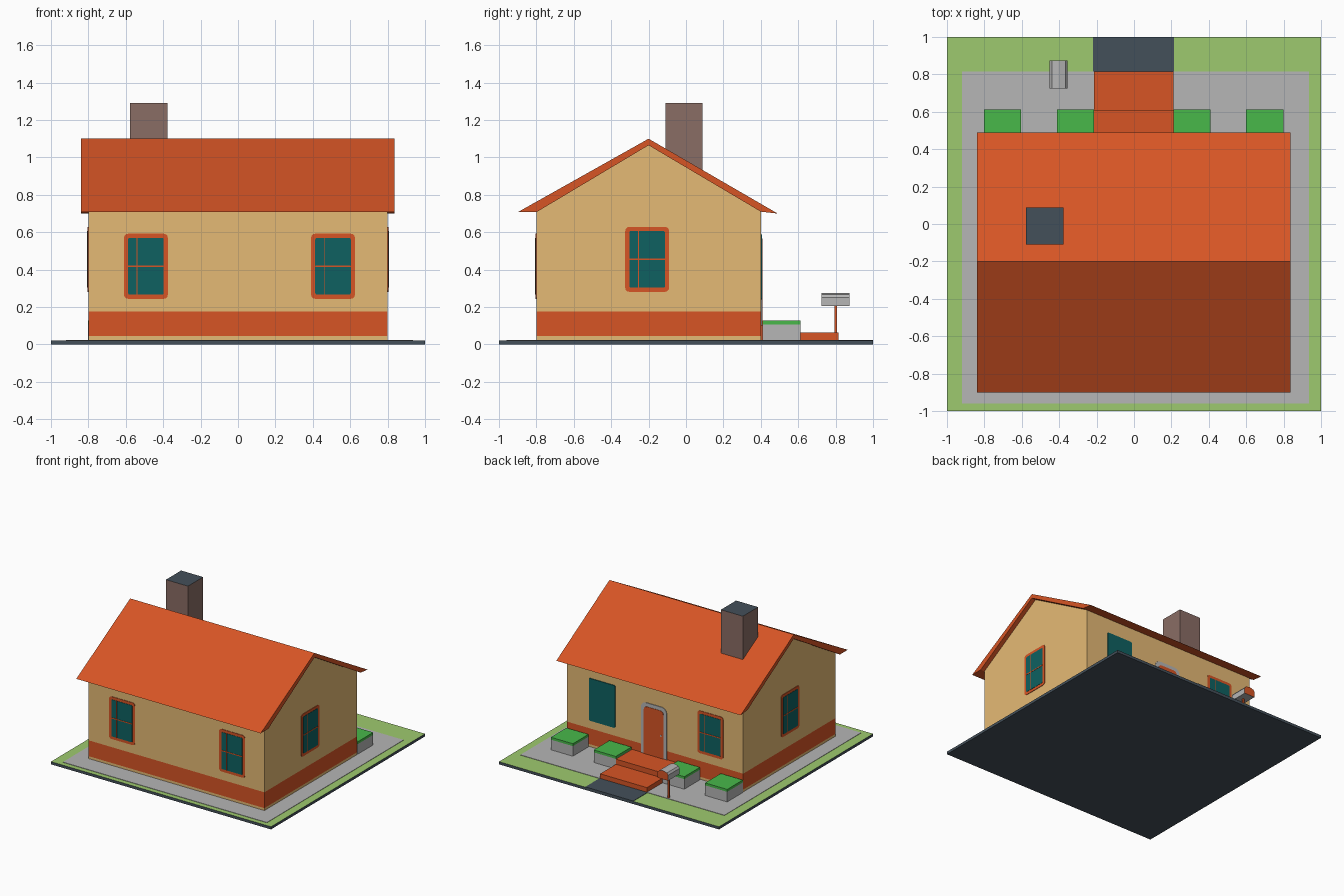
import bpy, bmesh, math
from mathutils import Matrix, Vector

if "Cube" in bpy.data.objects:
    bpy.data.objects.remove(bpy.data.objects["Cube"])


def mat(name, r, g, b):
    lin = [((c / 255 + 0.055) / 1.055) ** 2.4 for c in (r, g, b)]
    m = bpy.data.materials.new(name)
    m.diffuse_color = (*lin, 1)
    m.use_nodes = True
    m.node_tree.nodes["Principled BSDF"].inputs["Base Color"].default_value = m.diffuse_color
    return m


SLATE = mat("slate", 68, 80, 90)
LAWN = mat("lawn_green", 158, 202, 110)
GREY = mat("stone_grey", 182, 182, 182)
HEDGE = mat("hedge_green", 72, 184, 74)
ORANGE = mat("tile_orange", 215, 85, 37)
TAN = mat("wall_tan", 229, 186, 117)
BROWN = mat("chimney_brown", 138, 109, 101)
TEAL = mat("window_teal", 14, 97, 97)


def finish(name, bm, mats, rule=None):
    """Turn a bmesh into an object; rule(face) picks the material index."""
    bmesh.ops.recalc_face_normals(bm, faces=bm.faces)
    bm.normal_update()
    for f in bm.faces:
        f.material_index = rule(f) if rule else 0
    me = bpy.data.meshes.new(name)
    bm.to_mesh(me)
    bm.free()
    for m in mats:
        me.materials.append(m)
    ob = bpy.data.objects.new(name, me)
    bpy.context.collection.objects.link(ob)
    return ob


def prism(points, offset):
    """Extrude a closed 3D outline along an offset."""
    bm = bmesh.new()
    face = bm.faces.new([bm.verts.new(p) for p in points])
    ext = bmesh.ops.extrude_face_region(bm, geom=[face], use_keep_orig=True)
    verts = [v for v in ext["geom"] if isinstance(v, bmesh.types.BMVert)]
    bmesh.ops.translate(bm, verts=verts, vec=Vector(offset))
    return bm


def box(name, x, y, z, mats, rule=None):
    outline = [(x[0], y[0], z[0]), (x[1], y[0], z[0]), (x[1], y[1], z[0]), (x[0], y[1], z[0])]
    return finish(name, prism(outline, (0, 0, z[1] - z[0])), mats, rule)


def is_top(f):
    return int(f.normal.z > 0.9)


def plate(name, angle, dist, u, v, w, h, r, thick, material):
    """Thin rounded plate lying on the house wall that faces the given angle."""
    outline = []
    for sx, sz, start in ((1, 1, 0), (-1, 1, 90), (-1, -1, 180), (1, -1, 270)):
        for i in range(4):
            a = math.radians(start + i * 30)
            outline.append(Vector((u + sx * (w / 2 - r) + r * math.cos(a), -dist,
                                   v + sz * (h / 2 - r) + r * math.sin(a))))
    bm = prism(outline, (0, -thick, 0))
    bm.transform(Matrix.Translation((0, -0.2, 0)) @ Matrix.Rotation(math.radians(angle), 4, 'Z'))
    return finish(name, bm, [material])


def window(name, angle, dist, u, v, framed=True):
    w, h = 0.235, 0.348
    if not framed:
        plate(name + "_glass", angle, dist, u, v, w, h, 0.008, 0.006, TEAL)
        return
    plate(name + "_frame", angle, dist, u, v, w, h, 0.022, 0.004, ORANGE)
    plate(name + "_glass", angle, dist, u, v, w - 0.045, h - 0.045, 0.008, 0.006, TEAL)
    plate(name + "_bar", angle, dist, u, v, w - 0.045, 0.008, 0.002, 0.008, ORANGE)
    plate(name + "_post", angle, dist, u - 0.047, v, 0.005, h - 0.045, 0.002, 0.008, ORANGE)


# Ground slab, paving and entrance path
box("ground_slab", (-1, 1), (-1, 1), (0, 0.022), [SLATE, LAWN], is_top)
box("paving", (-0.92, 0.935), (-0.96, 0.815), (0.02, 0.025), [GREY])
box("path", (-0.22, 0.215), (0.815, 1), (0.02, 0.025), [SLATE])

# House walls with a painted band cut into the faces
walls = prism([(-0.8, y, z) for y, z in
               ((-0.8, 0.022), (0.4, 0.022), (0.4, 0.71), (-0.2, 1.065), (-0.8, 0.71))], (1.6, 0, 0))
for height in (0.045, 0.175):
    bmesh.ops.bisect_plane(walls, geom=walls.verts[:] + walls.edges[:] + walls.faces[:],
                           plane_co=(0, 0, height), plane_no=(0, 0, 1))
finish("walls", walls, [TAN, ORANGE],
       lambda f: int(0.045 < f.calc_center_median().z < 0.175))

# Roof
finish("roof", prism([(-0.84, y, z) for y, z in
                      ((-0.9, 0.707), (-0.2, 1.1), (0.49, 0.7), (0.4, 0.71),
                       (-0.2, 1.065), (-0.8, 0.707))], (1.676, 0, 0)), [ORANGE])

# Chimney with a dark top
box("chimney", (-0.578, -0.378), (-0.11, 0.087), (0.9, 1.29), [BROWN, SLATE], is_top)

# Windows on all four walls
window("front_left_window", 0, 0.6, -0.4925, 0.418)
window("front_right_window", 0, 0.6, 0.508, 0.418)
window("right_window", 90, 0.8, -0.0075, 0.455)
window("left_window", -90, 0.8, 0.0075, 0.455)
window("back_right_window", 180, 0.6, 0.503, 0.415)
window("back_left_window", 180, 0.6, -0.48, 0.415, framed=False)

# Door
plate("door_frame", 180, 0.6, -0.01, 0.285, 0.235, 0.48, 0.045, 0.005, GREY)
plate("door", 180, 0.6, -0.01, 0.275, 0.18, 0.44, 0.03, 0.008, ORANGE)
plate("door_handle", 180, 0.6, 0.058, 0.29, 0.014, 0.014, 0.006, 0.0095, GREY)

# Entrance steps
box("upper_step", (-0.215, 0.21), (0.4, 0.61), (0.022, 0.105), [ORANGE])
box("lower_step", (-0.215, 0.21), (0.61, 0.815), (0.022, 0.063), [ORANGE])

# Planters with hedges
for i, x in enumerate((-0.803, -0.413, 0.21, 0.6)):
    box(f"planter_{i + 1}", (x, x + 0.2), (0.41, 0.612), (0.022, 0.108), [GREY])
    box(f"hedge_{i + 1}", (x, x + 0.2), (0.41, 0.612), (0.108, 0.128), [HEDGE])

# Mailbox on a post
box("mailbox_post", (-0.409, -0.397), (0.794, 0.806), (0.022, 0.21), [ORANGE])
finish("mailbox", prism([(-0.4025 + x, 0.725, z) for x, z in
                         ((-0.048, 0.205), (-0.048, 0.25), (-0.036, 0.266), (0, 0.276),
                          (0.036, 0.266), (0.048, 0.25), (0.048, 0.205))], (0, 0.15, 0)),
       [GREY, ORANGE], lambda f: int(f.normal.y > 0.9))
